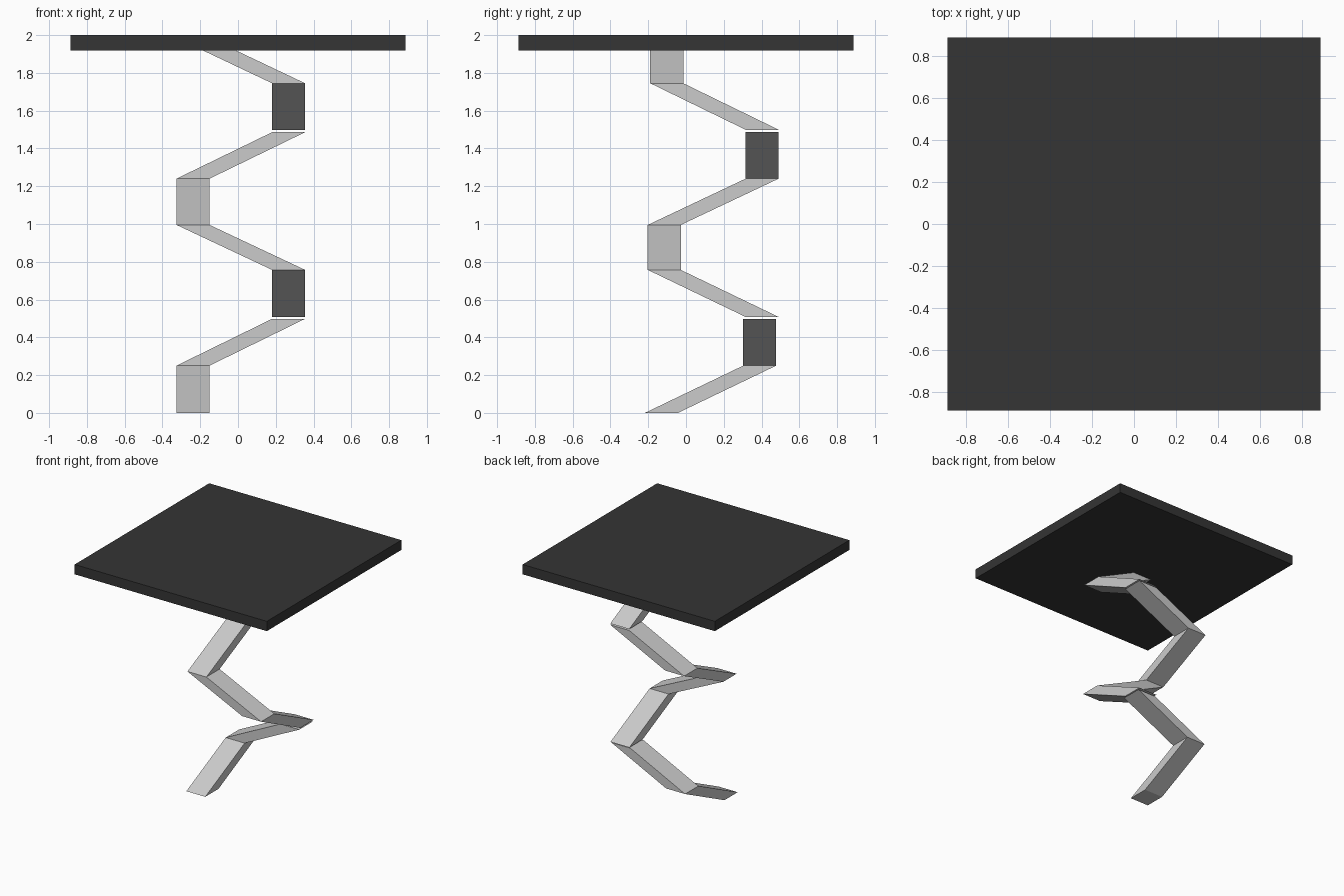
import bpy, bmesh

if "Cube" in bpy.data.objects:
    bpy.data.objects.remove(bpy.data.objects["Cube"])

HALF = 0.0875  # half width of the square leg section


def add_leg(name, path):
    """Sweep a horizontal square along a zigzag path, capped at both ends."""
    bm = bmesh.new()
    rings = [[bm.verts.new((x + sx * HALF, y + sy * HALF, z))
              for sx, sy in ((-1, -1), (1, -1), (1, 1), (-1, 1))]
             for x, y, z in path]
    for low, high in zip(rings, rings[1:]):
        for i in range(4):
            j = (i + 1) % 4
            bm.faces.new((low[i], low[j], high[j], high[i]))
    bm.faces.new(rings[0][::-1])
    bm.faces.new(rings[-1])
    bmesh.ops.recalc_face_normals(bm, faces=bm.faces)
    mesh = bpy.data.meshes.new(name)
    bm.to_mesh(mesh)
    bm.free()
    obj = bpy.data.objects.new(name, mesh)
    bpy.context.collection.objects.link(obj)
    return obj


# Square spiral pedestal, in three sections with thin gaps between them
L, R = -0.238, 0.268
add_leg("leg_lower", [(L, -0.13, 0), (L, 0.39, 0.25), (R, 0.39, 0.498)])
add_leg("leg_middle", [(R, 0.403, 0.508), (R, -0.115, 0.757), (L, -0.115, 0.995),
                       (L, 0.403, 1.24), (R, 0.403, 1.486)])
add_leg("leg_upper", [(R, 0.405, 1.498), (R, -0.102, 1.745), (L, -0.102, 1.985)])

# Dark square table top
bpy.ops.mesh.primitive_cube_add(size=1, location=(0, 0, 1.959))
top = bpy.context.object
top.name = "table_top"
top.scale = (1.776, 1.776, 0.082)
bpy.ops.object.transform_apply(location=False, rotation=False, scale=True)
dark = bpy.data.materials.new("dark_top")
dark.diffuse_color = (0.035, 0.035, 0.035, 1)
dark.use_nodes = True
dark.node_tree.nodes["Principled BSDF"].inputs["Base Color"].default_value = dark.diffuse_color
top.data.materials.append(dark)
